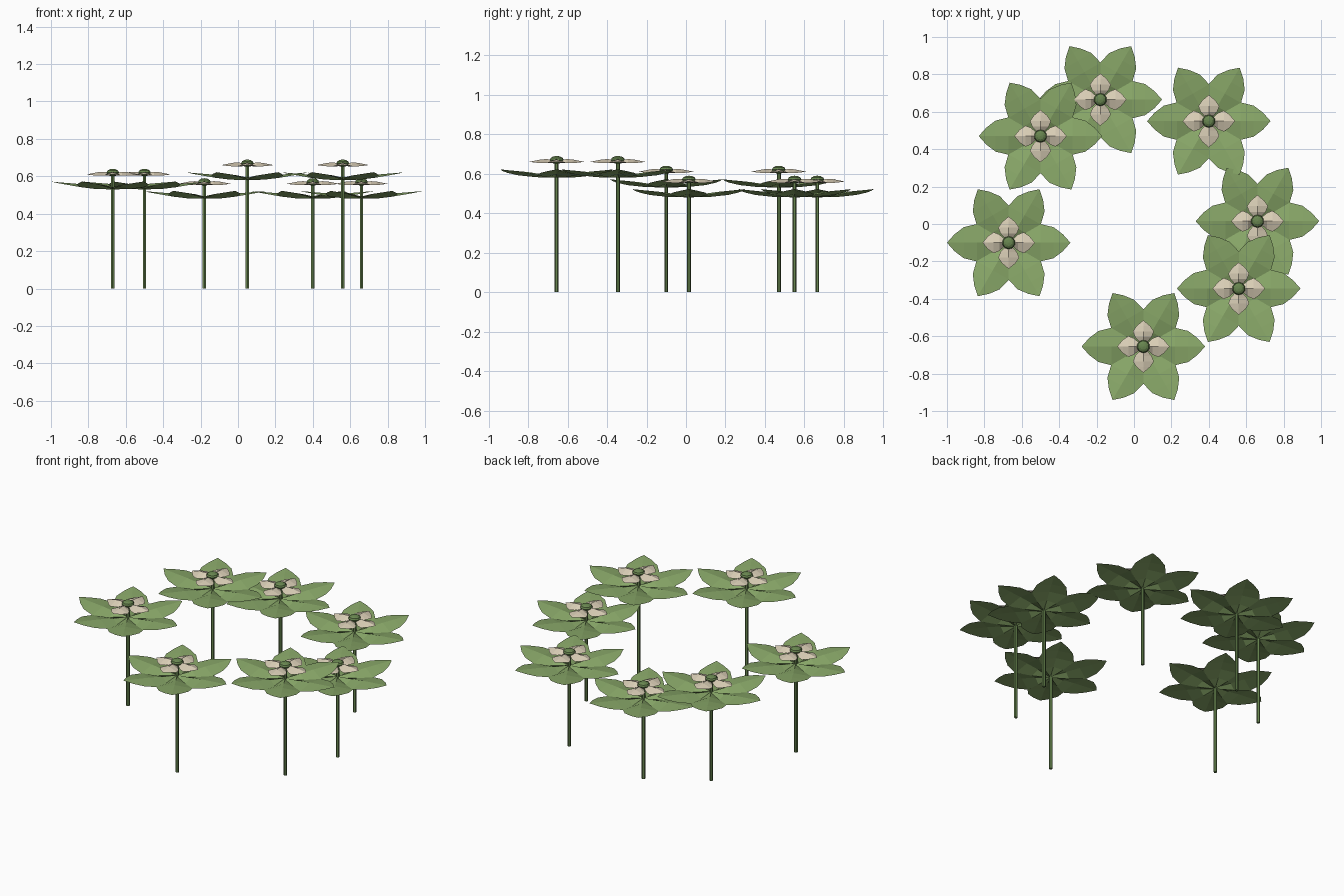
import bpy, bmesh, math
from mathutils import Matrix, Vector

if "Cube" in bpy.data.objects:
    bpy.data.objects.remove(bpy.data.objects["Cube"], do_unlink=True)


def material(name, rgb):
    m = bpy.data.materials.new(name)
    m.use_nodes = True
    m.diffuse_color = (*rgb, 1)
    m.node_tree.nodes["Principled BSDF"].inputs["Base Color"].default_value = (*rgb, 1)
    return m


LEAF = material("leaf green", (0.25, 0.39, 0.14))
STEM = material("stem green", (0.14, 0.24, 0.08))
CREAM = material("petal cream", (0.70, 0.62, 0.47))


def make_object(name, bm, mat, location):
    mesh = bpy.data.meshes.new(name)
    bm.to_mesh(mesh)
    bm.free()
    mesh.materials.append(mat)
    obj = bpy.data.objects.new(name, mesh)
    obj.location = location
    bpy.context.collection.objects.link(obj)
    return obj


def whorl(count, rows):
    """Ring of ridged petals; each row is radius, half width, ridge z, edge z."""
    bm = bmesh.new()
    for i in range(count):
        turn = Matrix.Rotation(math.tau * i / count, 3, 'Z')
        for side in (1, -1):
            ridge = [bm.verts.new(turn @ Vector((r, 0, zr))) for r, w, zr, ze in rows]
            edge = [bm.verts.new(turn @ Vector((r, side * w, ze))) for r, w, zr, ze in rows]
            for k in range(len(rows) - 1):
                loop = [ridge[k], ridge[k + 1], edge[k + 1], edge[k]]
                bm.faces.new(loop if side < 0 else loop[::-1])
    # weld shared ridges and the pointed tips
    bmesh.ops.remove_doubles(bm, verts=bm.verts, dist=0.0005)
    for f in bm.faces:
        if f.normal.z == 0:
            f.normal_update()
        if f.normal.z < 0:
            f.normal_flip()
    return bm


# Heights below are relative to the top of the flower
LEAF_ROWS = [(0, 0, -0.10, -0.11), (0.09, 0.052, -0.092, -0.108),
             (0.17, 0.10, -0.082, -0.098), (0.24, 0.083, -0.076, -0.086),
             (0.29, 0.045, -0.072, -0.077), (0.33, 0, -0.068, -0.068)]
PETAL_ROWS = [(0, 0, -0.024, -0.035), (0.05, 0.044, -0.016, -0.037),
              (0.08, 0.056, -0.018, -0.037), (0.11, 0.036, -0.024, -0.034),
              (0.14, 0, -0.03, -0.03)]


def flower(x, y, top):
    # slender stem
    bm = bmesh.new()
    length = top - 0.03
    bmesh.ops.create_cone(bm, cap_ends=True, segments=6, radius1=0.01, radius2=0.01,
                          depth=length, matrix=Matrix.Translation((0, 0, length / 2)))
    make_object("stem", bm, STEM, (x, y, 0))
    # broad leaves and the small blossom
    make_object("leaves", whorl(6, LEAF_ROWS), LEAF, (x, y, top))
    make_object("petals", whorl(4, PETAL_ROWS), CREAM, (x, y, top))
    # flattened centre
    bm = bmesh.new()
    bmesh.ops.create_uvsphere(bm, u_segments=10, v_segments=6, radius=0.035,
                              matrix=Matrix.Diagonal((1, 1, 0.57, 1)))
    make_object("flower_centre", bm, STEM, (x, y, top - 0.02))


for place in [(-0.18, 0.665, 0.59), (-0.50, 0.47, 0.64), (0.40, 0.55, 0.59),
              (0.66, 0.015, 0.59), (0.56, -0.345, 0.69), (0.05, -0.655, 0.69),
              (-0.67, -0.10, 0.64)]:
    flower(*place)
